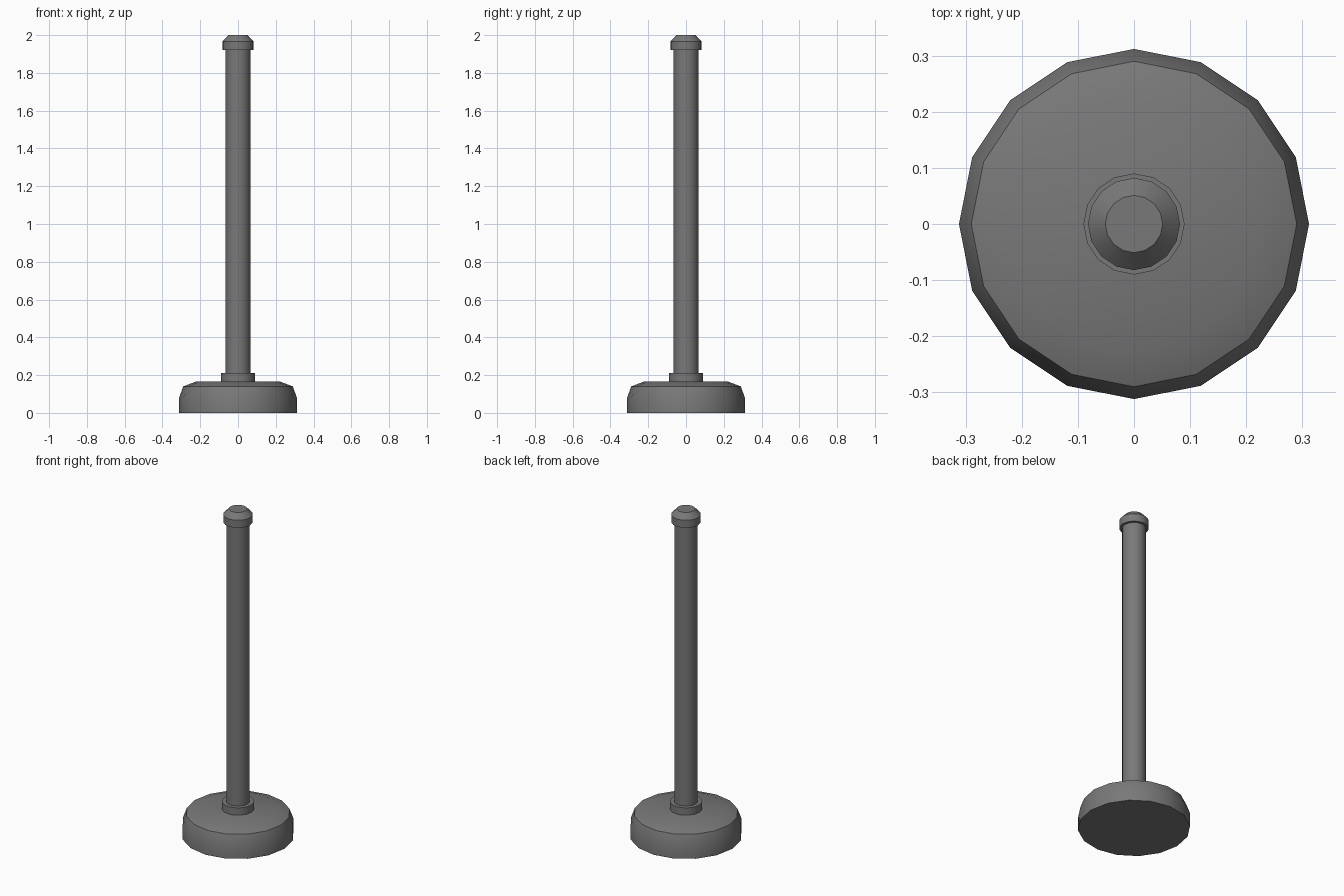
import bpy
import bmesh
from math import cos, sin, tau, radians

cube = bpy.data.objects.get("Cube")
if cube:
    bpy.data.objects.remove(cube, do_unlink=True)

grey = bpy.data.materials.new("dark grey metal")
grey.use_nodes = True
colour = (0.19, 0.19, 0.19, 1)
grey.diffuse_color = colour
grey.node_tree.nodes["Principled BSDF"].inputs["Base Color"].default_value = colour

SIDES = 16


def turned_part(name, profile):
    """Revolve (radius, height) pairs, listed bottom to top, into a closed solid."""
    bm = bmesh.new()
    rings = [[bm.verts.new((r * cos(tau * i / SIDES), r * sin(tau * i / SIDES), z))
              for i in range(SIDES)] for r, z in profile]
    for low, high in zip(rings, rings[1:]):
        for i in range(SIDES):
            j = (i + 1) % SIDES
            bm.faces.new((low[i], low[j], high[j], high[i]))
    bm.faces.new(rings[0][::-1])
    bm.faces.new(rings[-1])
    mesh = bpy.data.meshes.new(name)
    bm.to_mesh(mesh)
    bm.free()
    mesh.materials.append(grey)
    obj = bpy.data.objects.new(name, mesh)
    bpy.context.collection.objects.link(obj)
    bpy.ops.object.select_all(action="DESELECT")
    obj.select_set(True)
    bpy.context.view_layer.objects.active = obj
    bpy.ops.object.shade_smooth_by_angle(angle=radians(30))
    return obj


# Heavy round foot with a softened rim
turned_part("base", [(0.312, 0), (0.312, 0.08), (0.29, 0.14), (0.225, 0.165)])
# Ring where the post meets the foot
turned_part("collar", [(0.09, 0.16), (0.09, 0.21)])
# Upright post
turned_part("post", [(0.066, 0.16), (0.066, 1.925)])
# Tapered finial
turned_part("cap", [(0.082, 1.92), (0.082, 1.967), (0.051, 2.0)])
